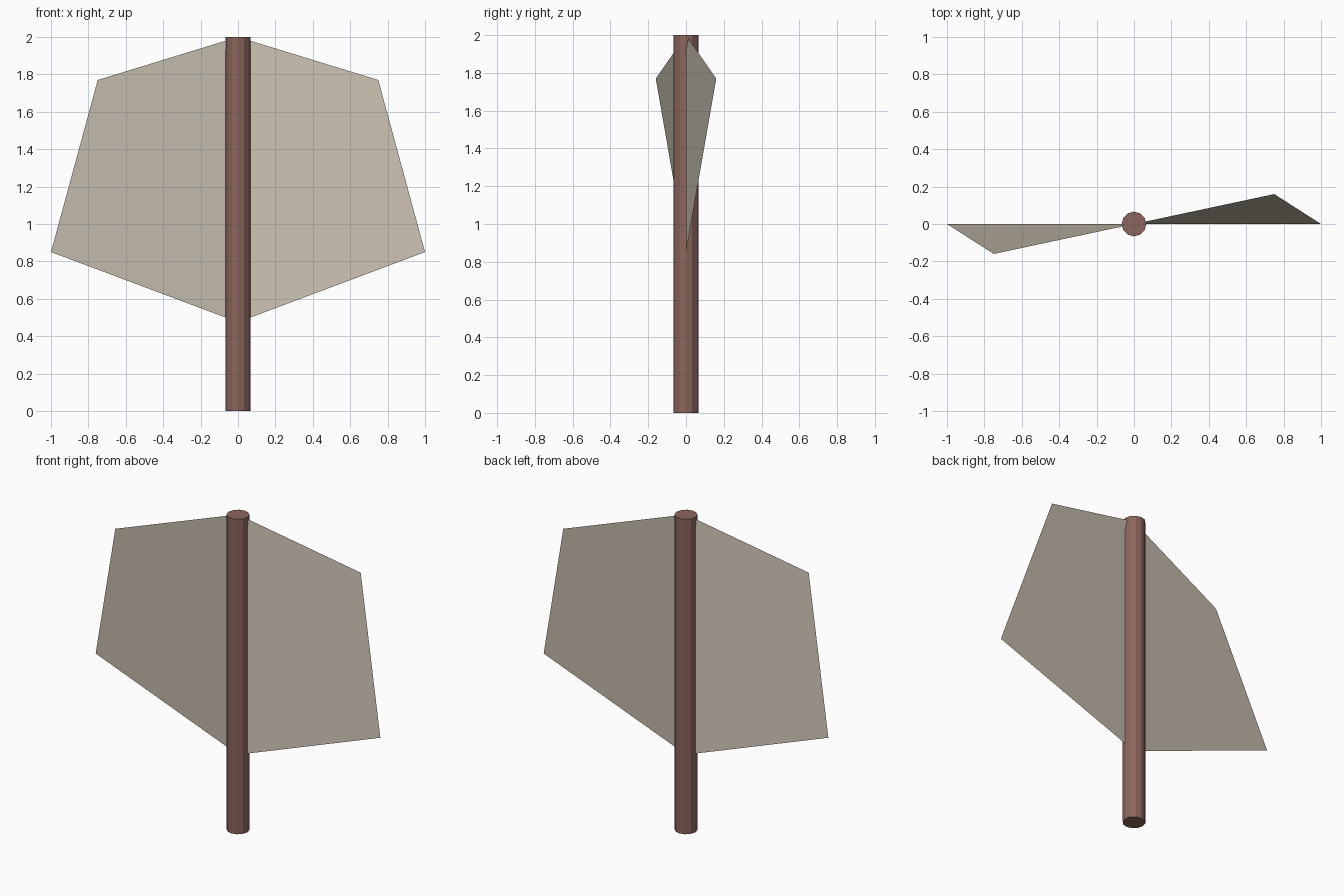
import bpy, bmesh, math

if "Cube" in bpy.data.objects:
    bpy.data.objects.remove(bpy.data.objects["Cube"])


def material(name, rgb):
    m = bpy.data.materials.new(name)
    m.diffuse_color = (*rgb, 1.0)
    m.use_nodes = True
    m.node_tree.nodes["Principled BSDF"].inputs["Base Color"].default_value = m.diffuse_color
    return m


brown = material("brown wood", (0.26, 0.132, 0.109))
cream = material("pale cloth", (0.60, 0.54, 0.45))

# Upright pole
bpy.ops.mesh.primitive_cylinder_add(vertices=12, radius=0.066, depth=2, location=(0, 0, 1))
pole = bpy.context.object
pole.name = "pole"
pole.data.materials.append(brown)

# Two flat panels, each the other turned half way around the pole
PANEL = [(0, 0, 2.0), (0.75, 0.16, 1.77), (1.0, 0, 0.85), (0, 0, 0.475)]
for name, s in (("right_panel", 1), ("left_panel", -1)):
    bm = bmesh.new()
    bm.faces.new([bm.verts.new((s * x, s * y, z)) for x, y, z in PANEL])
    mesh = bpy.data.meshes.new(name)
    bm.to_mesh(mesh)
    bm.free()
    mesh.materials.append(cream)
    bpy.context.collection.objects.link(bpy.data.objects.new(name, mesh))
